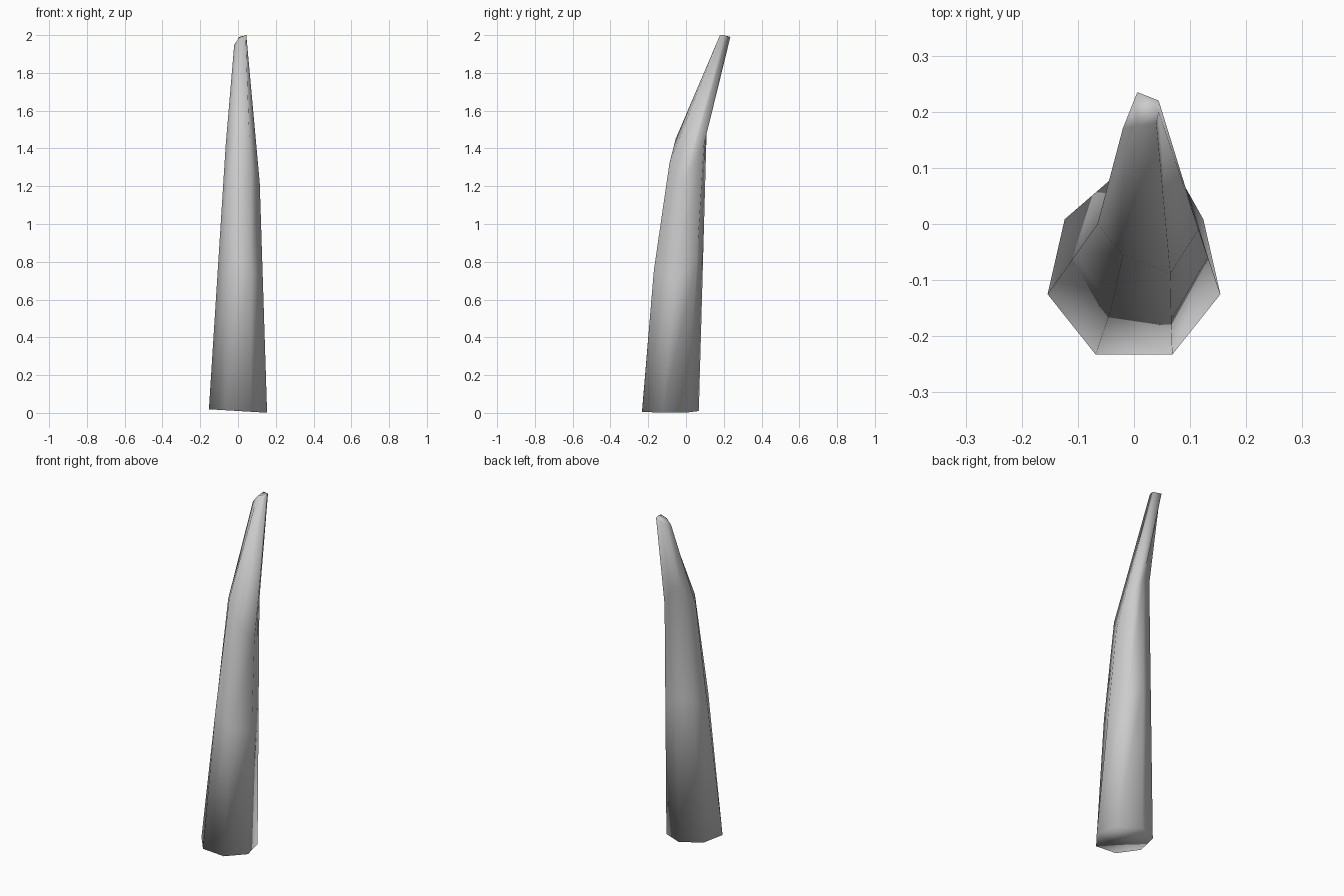
import bpy, bmesh, math
from mathutils import Vector

if "Cube" in bpy.data.objects:
    bpy.data.objects.remove(bpy.data.objects["Cube"])

# Base: regular heptagon, ordered left, front-left, front-right, right, back-right, back, back-left
base = []
for i in range(7):
    a = math.radians(90) + math.tau * (i + 2) / 7
    x = 0.158 * math.cos(a)
    base.append(Vector((x, -0.09 + 0.158 * math.sin(a), 0.01 - 0.06 * x)))

# Tilted ring at the bend, and the small slanted tip
bend = [Vector(p) for p in (
    (-0.065, 0.0, 1.42), (-0.02, -0.055, 1.45), (0.065, -0.088, 1.32), (0.115, -0.01, 1.22),
    (0.075, 0.095, 1.42), (0.025, 0.11, 1.52), (-0.035, 0.085, 1.52))]
tip = [Vector(p) for p in (
    (-0.02, 0.17, 1.95), (0.005, 0.175, 1.985), (0.04, 0.18, 2.0), (0.044, 0.2, 2.0),
    (0.044, 0.22, 1.993), (0.006, 0.235, 1.99), (-0.008, 0.2, 1.965)) ]

# Belly ring: halfway along the shaft, slightly fuller at the front
belly = []
for i, (lo, hi) in enumerate(zip(base, bend)):
    p = lo.lerp(hi, 0.57)
    if i in (1, 2):
        p.y -= 0.02
    belly.append(p)

# Loft the rings into a closed horn
bm = bmesh.new()
rings = [[bm.verts.new(p) for p in ring] for ring in (base, belly, bend, tip)]
for lo, hi in zip(rings, rings[1:]):
    for i in range(7):
        j = (i + 1) % 7
        bm.faces.new((lo[i], lo[j], hi[j], hi[i]))
bm.faces.new(rings[0][::-1])
bm.faces.new(rings[-1])
bmesh.ops.recalc_face_normals(bm, faces=bm.faces)
for f in bm.faces:
    f.smooth = True

mesh = bpy.data.meshes.new("horn")
bm.to_mesh(mesh)
bm.free()
horn = bpy.data.objects.new("horn", mesh)
bpy.context.collection.objects.link(horn)
